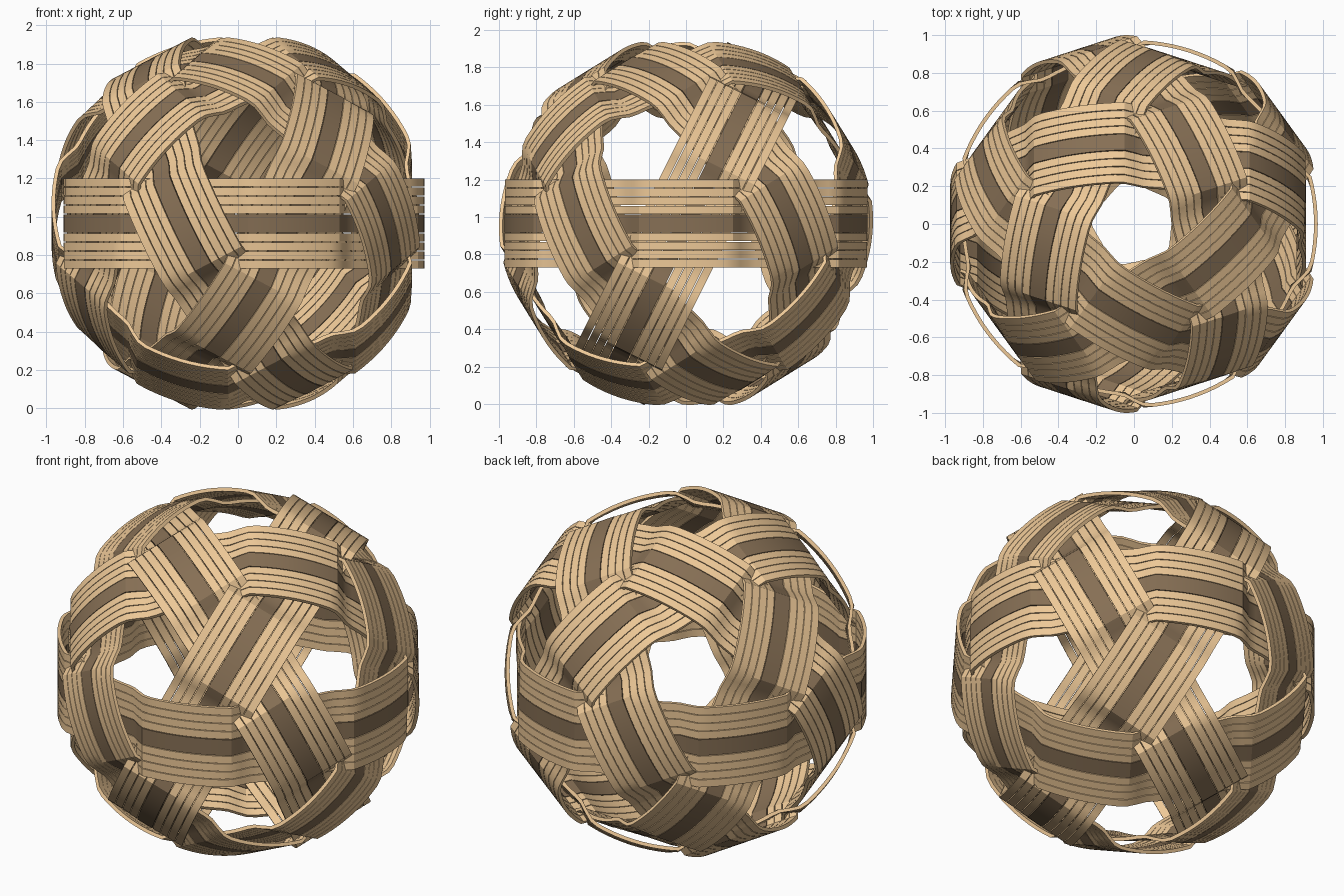
import bpy, bmesh
from math import pi, sin, cos, radians, atan, sqrt
from mathutils import Vector

if "Cube" in bpy.data.objects:
    bpy.data.objects.remove(bpy.data.objects["Cube"])

CENTRE = Vector((0, 0, 0.965))
R_MID, AMP, THICK = 0.942, 0.031, 0.02     # outer radius, weave depth, strip thickness
WIDTH, DARK, GAP, SEGS = 0.47, 0.094, 0.004, 120


def material(name, colour):
    m = bpy.data.materials.new(name)
    m.diffuse_color = colour
    m.use_nodes = True
    m.node_tree.nodes["Principled BSDF"].inputs["Base Color"].default_value = m.diffuse_color
    return m


tan_mat = material("cane", (0.85, 0.58, 0.31, 1))
dark_mat = material("dark_cane", (0.24, 0.16, 0.09, 1))


def weave_radius(theta, w):
    """Outer radius: over at every 72 degrees, under halfway, skewed with the crossing bands."""
    step = pi / 5
    a = (theta + step) % (2 * step) - step
    d = 0.5 * w / R_MID
    t = (a - d) / (step - 2 * d) if a > d else (d - a) / (step + 2 * d)
    return R_MID + AMP * max(-1, min(1, 4 * cos(pi * t)))


def add_strand(bm, n, u, w0, w1, mat):
    """One closed loop of rectangular section lying between offsets w0 and w1."""
    v = n.cross(u)
    rings = []
    for i in range(SEGS):
        th = 2 * pi * i / SEGS
        r = weave_radius(th, (w0 + w1) / 2)
        out = u * cos(th) + v * sin(th)
        rings.append([bm.verts.new(CENTRE + out * rr + n * w)
                      for rr, w in ((r, w0), (r, w1), (r - THICK, w1), (r - THICK, w0))])
    for i in range(SEGS):
        a, b = rings[i], rings[(i + 1) % SEGS]
        for j in range(4):
            k = (j + 1) % 4
            f = bm.faces.new((a[j], b[j], b[k], a[k]))
            f.material_index = mat


def add_band(name, n, u):
    """A band of four light strands, a dark one, and four light strands."""
    bm = bmesh.new()
    strand = (WIDTH - DARK) / 8
    add_strand(bm, n, u, -DARK / 2, DARK / 2, 1)
    for side in (-1, 1):
        for s in range(4):
            w = sorted((side * (DARK / 2 + s * strand + GAP),
                        side * (DARK / 2 + (s + 1) * strand)))
            add_strand(bm, n, u, w[0], w[1], 0)
    bmesh.ops.recalc_face_normals(bm, faces=bm.faces)
    me = bpy.data.meshes.new(name)
    bm.to_mesh(me)
    bm.free()
    me.materials.append(tan_mat)
    me.materials.append(dark_mat)
    ob = bpy.data.objects.new(name, me)
    bpy.context.collection.objects.link(ob)
    bpy.ops.object.select_all(action='DESELECT')
    ob.select_set(True)
    bpy.context.view_layer.objects.active = ob
    bpy.ops.object.shade_smooth_by_angle(angle=radians(30))


# horizontal band
add_band("equator_band", Vector((0, 0, 1)), Vector((1, 0, 0)))

# five tilted bands on the other five-fold axes
tilt = atan(2)
for k in range(5):
    phi = radians(-90 + 72 * k)
    axis = Vector((sin(tilt) * cos(phi), sin(tilt) * sin(phi), cos(tilt)))
    start = Vector((cos(phi - pi / 2), sin(phi - pi / 2), 0))
    add_band(f"tilted_band_{k + 1}", axis, start)
